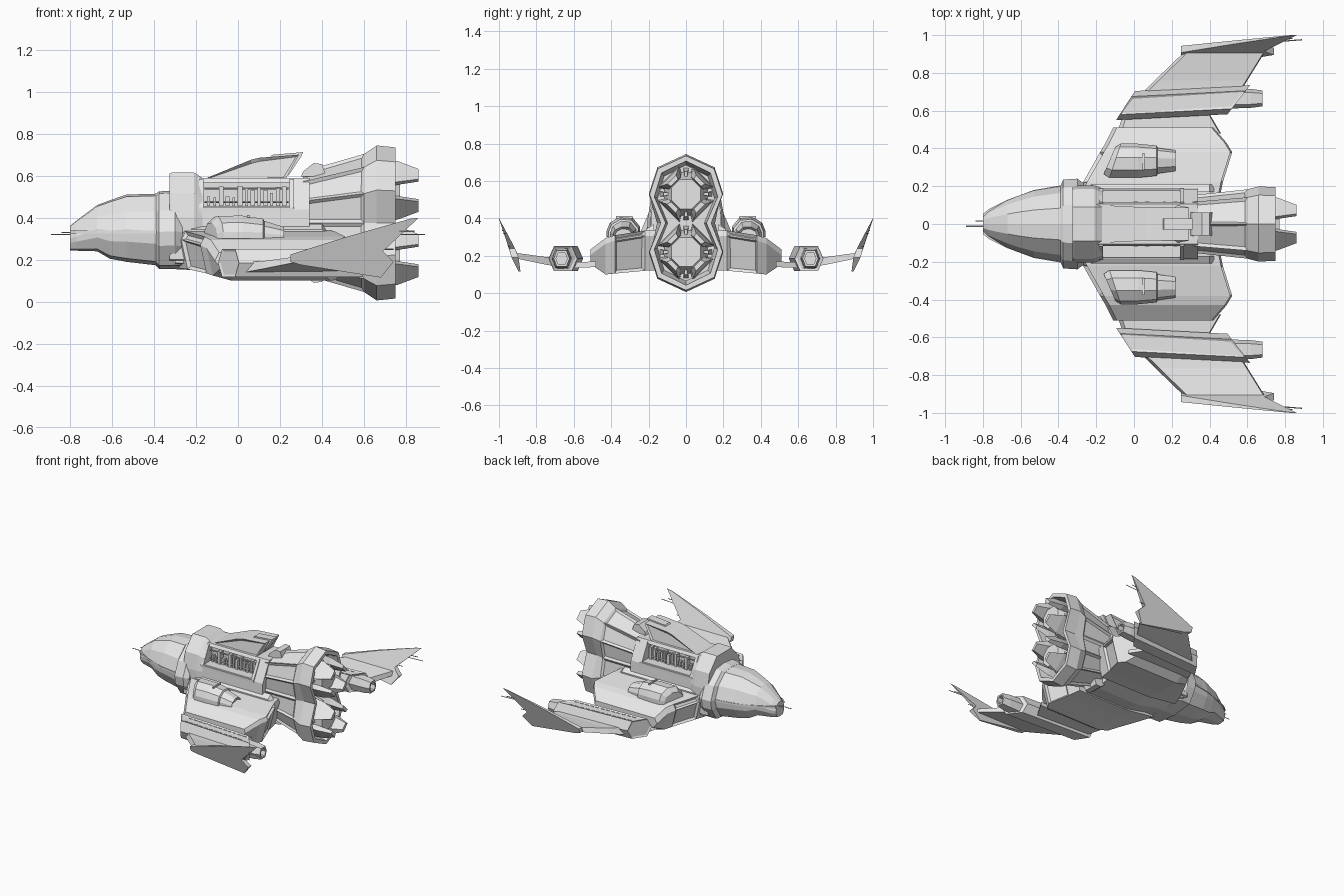
import bpy, bmesh, math, random
from mathutils import Vector

random.seed(4)
if bpy.data.objects.get("Cube"):
    bpy.data.objects.remove(bpy.data.objects["Cube"])

hull = bpy.data.materials.new("hull_grey")
hull.use_nodes = True
grey = (0.8, 0.8, 0.8, 1)
hull.diffuse_color = grey
hull.node_tree.nodes["Principled BSDF"].inputs["Base Color"].default_value = grey


def finish(name, bm, mirror=False):
    bmesh.ops.recalc_face_normals(bm, faces=bm.faces)
    mesh = bpy.data.meshes.new(name)
    bm.to_mesh(mesh)
    bm.free()
    mesh.materials.append(hull)
    ob = bpy.data.objects.new(name, mesh)
    bpy.context.collection.objects.link(ob)
    if mirror:
        m = ob.modifiers.new("mirror", "MIRROR")
        m.use_axis = (False, True, False)
        m.use_mirror_merge = False
    return ob


def loft(name, rings, mirror=False, panels=None, thick=0.02, depth=-0.012):
    """Skin equal rings of points, cap both ends, optionally sink panels into chosen faces."""
    bm = bmesh.new()
    vs = [[bm.verts.new(p) for p in r] for r in rings]
    n = len(rings[0])
    for a, b in zip(vs, vs[1:]):
        for i in range(n):
            bm.faces.new((a[i], a[(i + 1) % n], b[(i + 1) % n], b[i]))
    bm.faces.new(vs[0])
    bm.faces.new(vs[-1])
    bmesh.ops.recalc_face_normals(bm, faces=bm.faces)
    if panels:
        bm.normal_update()
        chosen = [f for f in bm.faces if panels(f.calc_center_median(), f.normal)]
        bmesh.ops.inset_individual(bm, faces=chosen, thickness=thick, depth=depth)
    return finish(name, bm, mirror)


def ring(x, half):
    """Full cross-section from a half profile of (y, z) that starts and ends on the centre line."""
    return [(x, y, z) for y, z in half] + [(x, -y, z) for y, z in half[-2:0:-1]]


def box(name, c, s, mirror=False, tilt=0):
    bm = bmesh.new()
    bmesh.ops.create_cube(bm, size=1)
    for v in bm.verts:
        v.co = Vector((v.co.x * s[0], v.co.y * s[1], v.co.z * s[2]))
        v.co = Vector((v.co.x, v.co.y * math.cos(tilt) - v.co.z * math.sin(tilt),
                       v.co.y * math.sin(tilt) + v.co.z * math.cos(tilt))) + Vector(c)
    return finish(name, bm, mirror)


def rod(name, a, b, r, mirror=False):
    loft(name, [[(p[0], p[1] + r * math.cos(t), p[2] + r * math.sin(t))
                 for t in (0, 1.571, 3.142, 4.712)] for p in (a, b)], mirror)


# Nose and collar
def hull_ring(x, w, zb, zt):
    h = zt - zb
    return ring(x, [(0, zt), (0.42 * w, zt - 0.03 * h), (0.82 * w, zt - 0.25 * h), (w, zt - 0.52 * h),
                    (0.96 * w, zb + 0.3 * h), (0.7 * w, zb + 0.05 * h), (0, zb)])


loft("nose", [hull_ring(*s) for s in (
    (-0.80, 0.05, 0.245, 0.36), (-0.77, 0.075, 0.243, 0.385), (-0.67, 0.125, 0.24, 0.46),
    (-0.61, 0.15, 0.205, 0.483), (-0.53, 0.177, 0.19, 0.51), (-0.36, 0.205, 0.17, 0.515))])
loft("collar", [hull_ring(*s) for s in (
    (-0.39, 0.2, 0.17, 0.515), (-0.375, 0.235, 0.155, 0.525), (-0.30, 0.24, 0.155, 0.53),
    (-0.265, 0.215, 0.155, 0.52))])
loft("nose_side_band", [[(x, w, 0.325), (x, w, 0.34), (x, w - 0.03, 0.34), (x, w - 0.03, 0.325)]
                        for x, w in ((-0.8, 0.053), (-0.77, 0.078), (-0.67, 0.128),
                                     (-0.53, 0.18), (-0.37, 0.207))], True)
rod("nose_probe", (-0.89, -0.012, 0.32), (-0.78, -0.012, 0.32), 0.003)
rod("nose_probe_short", (-0.84, 0.015, 0.33), (-0.78, 0.015, 0.33), 0.003)

# Raised block behind the collar
loft("neck_block", [ring(x, [(0, t), (0.09, t), (w, t - 0.1), (w + 0.02, 0.4), (w + 0.02, 0.2), (0, 0.16)])
                    for x, t, w in ((-0.325, 0.61, 0.18), (-0.315, 0.615, 0.185),
                                    (-0.21, 0.615, 0.185), (-0.17, 0.59, 0.17))])

# Fuselage with a machinery bay cut in each shoulder
loft_body = [ring(x, [(0, 0.59), (0.105, 0.59), (0.185, 0.44), (0.19, 0.33), (0.19, zb + 0.03), (0, zb)])
             for x, zb in ((-0.3, 0.155), (-0.2, 0.15), (-0.03, 0.115), (0.34, 0.115))]
body = loft("fuselage", loft_body)
cutter = box("bay_cutter", (0.04, 0.19, 0.51), (0.41, 0.22, 0.115), True)
cutter.hide_render = True
cutter.hide_viewport = True
cut = body.modifiers.new("bay", "BOOLEAN")
cut.operation = "DIFFERENCE"
cut.object = cutter
for i in range(13):
    h = random.uniform(0.03, 0.1)
    box("bay_machinery", (-0.14 + 0.03 * i, 0.095, 0.455 + h / 2),
        (random.uniform(0.012, 0.025), random.uniform(0.03, 0.05), h), True)
for z in (0.475, 0.54):
    rod("bay_pipe", (-0.16, 0.11, z), (0.24, 0.11, z), 0.005, True)
slope = math.atan2(0.15, -0.08) - math.pi / 2
for x in (-0.175, 0.255):
    box("bay_frame_post", (x, 0.147, 0.513), (0.022, 0.012, 0.155), True, slope)
box("bay_frame_sill", (0.04, 0.183, 0.44), (0.45, 0.014, 0.018), True)

# Dorsal fairing with an overhanging tail
loft("dorsal_fairing", [[(-0.17, y, 0.58), (0.06, y * 0.88, 0.675), (0.1, y * 0.88, 0.685),
                         (0.29, y * 0.88, 0.7), (0.225, y, 0.58)] for y in (-0.1, 0.1)],
     panels=lambda c, n: abs(n.y) > 0.6, thick=0.016)
loft("dorsal_spine", [[(0.15, y, 0.685), (0.16, y, 0.699), (0.31, y, 0.712), (0.3, y, 0.69), (0.24, y, 0.6)]
                      for y in (-0.03, 0.03)])

# Twin engine housing, hollow at the back and fuller at the waist in front
def pod(x, sy, sz, waist):
    half = [(0, 0.365), (0.15, 0.295), (0.195, 0.155), (waist, 0),
            (0.195, -0.155), (0.15, -0.295), (0, -0.365)]
    return ring(x, [(y * sy, 0.375 + z * sz) for y, z in half])


loft("engine_housing", [pod(*s) for s in (
    (0.31, 0.78, 0.67, 0.2), (0.6, 0.94, 0.9, 0.165), (0.66, 1.02, 1.01, 0.135), (0.75, 1, 0.985, 0.135),
    (0.75, 0.87, 0.91, 0.125), (0.64, 0.78, 0.85, 0.125))],
    panels=lambda c, n: 0.4 < c.x < 0.55, thick=0.022)
for top in (1, -1):
    loft("engine_fairing", [[(x, y, 0.375 + top * z) for x, z in
                             ((0.3, 0.22), (0.31, 0.245), (0.36, 0.285), (0.4, 0.28), (0.42, 0.22))]
                            for y in (-0.06, 0.06)])


def arc(x, z, r0, r1, a, d):
    return [(x, r * math.cos(t), z + r * math.sin(t))
            for r, t in ((r0, a - d), (r1, a - d), (r1, a + d), (r0, a + d))]


for z in (0.53, 0.22):
    loft("nozzle", [[(x, r * math.cos(math.pi * (k + 0.5) / 4), z + r * math.sin(math.pi * (k + 0.5) / 4))
                     for k in range(8)] for x, r in ((0.62, 0.13), (0.7, 0.11), (0.77, 0.085))])
    for k in range(4):
        a = math.pi * (k + 0.5) / 2
        loft("nozzle_petal", [arc(0.64, z, 0.1, 0.155, a, 0.56), arc(0.76, z, 0.095, 0.145, a, 0.5),
                              arc(0.86, z, 0.09, 0.115, a, 0.3)])
        loft("nozzle_strut", [arc(0.64, z, 0.1, 0.14, a + math.pi / 4, 0.1),
                              arc(0.72, z, 0.09, 0.12, a + math.pi / 4, 0.08)])

# Thick inner wings: leading edge a, trailing edge b, top t, belly u, belly height at the front v
loft("inner_wing", [[(a, y, t - 0.04), (a + 0.02, y, t), (b - 0.01, y, t), (b, y, t - 0.03), (b - 0.05, y, u),
                     (-0.03, y, u), (a + 0.03, y, v)]
                    for y, a, b, t, u, v in ((0.12, -0.31, 0.45, 0.34, 0.125, 0.16),
                                             (0.22, -0.27, 0.47, 0.335, 0.12, 0.155),
                                             (0.38, -0.18, 0.52, 0.31, 0.105, 0.135),
                                             (0.43, -0.15, 0.49, 0.295, 0.1, 0.125),
                                             (0.51, -0.11, 0.42, 0.235, 0.155, 0.16))],
     True, lambda c, n: 0.22 < c.y < 0.38 and (n.x > 0.5 or n.x < -0.5), 0.018, -0.015)
loft("wing_root_step", [[(-0.26, y, 0.3), (-0.22, y, z), (0.4, y, z), (0.45, y, 0.3)]
                        for y, z in ((0.17, 0.37), (0.21, 0.345))], True)

# Nacelle on each inner wing
loft("wing_nacelle", [[(x + 0.03 * f * s, 0.335 + w * f, 0.3 + (t - 0.3) * g) for f, g in
                       ((-1, 0), (-1, 0.5), (-0.55, 0.95), (0.2, 1), (0.8, 0.7), (1, 0.3), (1, 0))]
                      for x, w, t, s in ((-0.13, 0.07, 0.375, 1), (-0.1, 0.09, 0.408, 1), (0.02, 0.09, 0.41, 0),
                                         (0.12, 0.08, 0.395, 0), (0.125, 0.068, 0.385, 0), (0.22, 0.055, 0.355, 0))],
     True, lambda c, n: n.x > 0.9 and c.x > 0.2, 0.012, -0.02)
box("nacelle_band", (0.05, 0.33, 0.406), (0.012, 0.09, 0.012), True)


# Thin plate joining the inner wing to the gun pod
def plate(name, spans):
    loft(name, [[(a, y, z), (a + 0.02, y, z + h), (b - 0.006, y, z + h), (b, y, z)]
                for y, a, b, z, h in spans], True)


plate("wing_link", ((0.48, -0.09, 0.46, 0.14, 0.03), (0.6, -0.05, 0.39, 0.135, 0.03)))

# Hexagonal gun pods with slanted ends
hexa = [(-1, 0), (-0.62, 1), (0.62, 1), (1, 0), (0.62, -1), (-0.62, -1)]
loft("gun_pod", [[(x + k * f, y + 0.077 * f, 0.185 + 0.067 * g) for f, g in hexa]
                 for x, y, k in ((-0.045, 0.627, 0.05), (0.555, 0.658, 0.06))],
     True, lambda c, n: abs(n.x) > 0.5 or n.z > 0.9, 0.014, -0.006)
loft("gun_barrel", [[(x, 0.665 + r * f, 0.185 + r * g) for f, g in hexa]
                    for x, r in ((0.47, 0.055), (0.62, 0.05), (0.68, 0.042), (0.68, 0.03), (0.64, 0.03))], True)
for i in range(12):
    for dy in (-0.028, 0.028):
        box("pod_vent", (0.02 + 0.043 * i, 0.63 + dy + 0.0022 * i, 0.246), (0.028, 0.005, 0.006), True)

# Swept outer wing and upright blade tip
plate("outer_wing", ((0.68, 0.03, 0.55, 0.14, 0.05), (0.76, 0.11, 0.6, 0.155, 0.04), (0.905, 0.26, 0.69, 0.185, 0.03)))
blade = [(0.25, 0.19), (0.25, 0.225), (0.52, 0.31), (0.82, 0.395), (0.86, 0.4),
         (0.69, 0.24), (0.74, 0.19), (0.68, 0.115), (0.3, 0.175)]


def lean(z):
    return 0.89 + (z - 0.115) * 0.33 + max(0, z - 0.24) * 0.1


def taper(z):
    return min(1, (0.41 - z) * 5, (z - 0.09) * 10)


loft("blade_tip", [[(x, lean(z) + d * taper(z), z) for x, z in blade] for d in (-0.02, 0.018)], True)
for x, z in ((0.89, 0.32), (0.84, 0.335), (0.74, 0.25)):
    rod("blade_probe", (x, lean(z) + 0.01, z), (x - 0.13, lean(z), z), 0.003, True)
